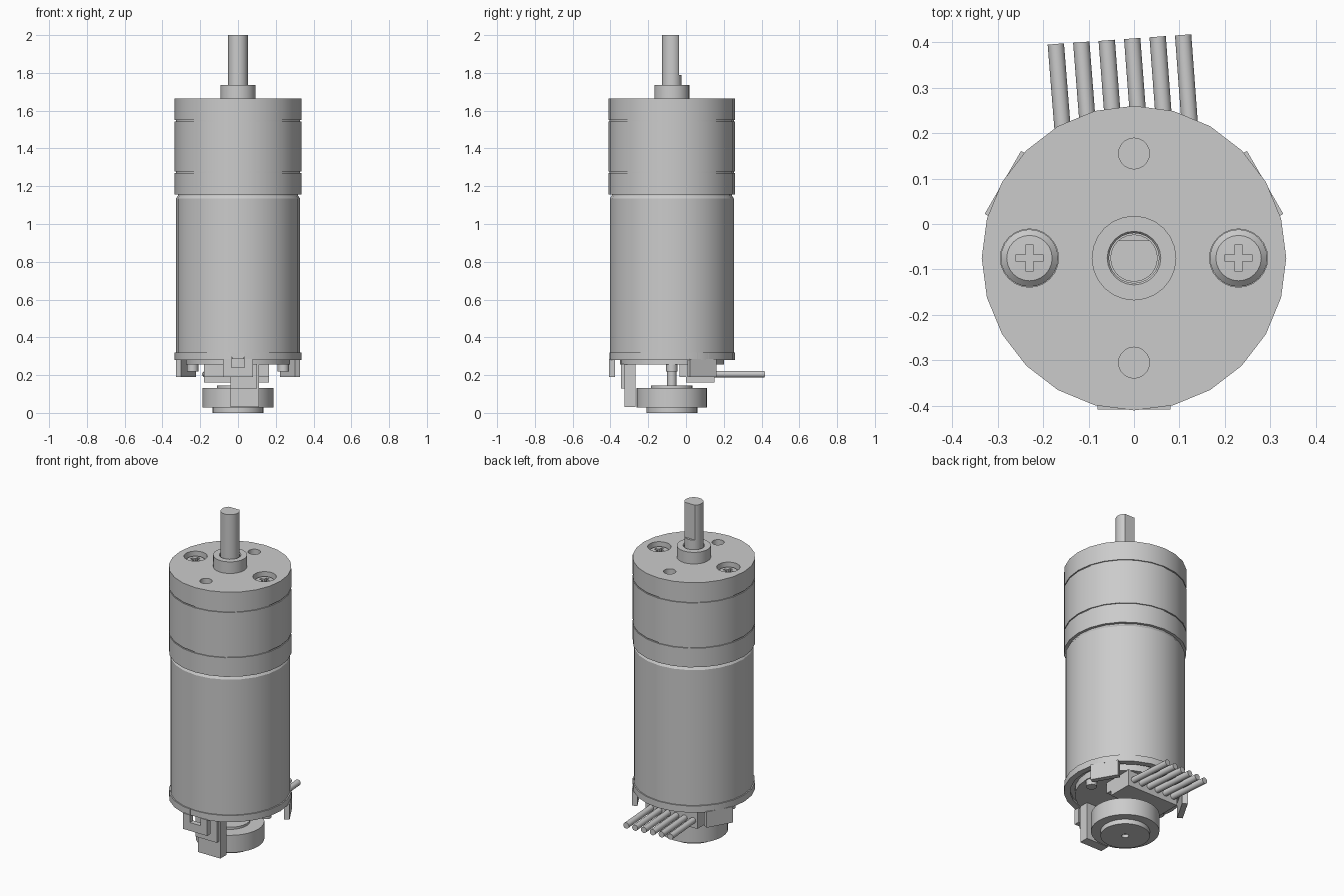
import bpy, bmesh, math
from mathutils import Vector, Matrix

cube = bpy.data.objects.get("Cube")
if cube:
    bpy.data.objects.remove(cube, do_unlink=True)

AXIS_Y = -0.075
R = 0.335

metal = bpy.data.materials.new("plain grey")
metal.use_nodes = True
grey = (0.6, 0.6, 0.6, 1)
metal.diffuse_color = grey
metal.node_tree.nodes["Principled BSDF"].inputs["Base Color"].default_value = grey


def finish(name, bm, matrix=None):
    if matrix:
        bm.transform(matrix)
    bmesh.ops.recalc_face_normals(bm, faces=bm.faces[:])
    mesh = bpy.data.meshes.new(name)
    bm.to_mesh(mesh)
    bm.free()
    mesh.materials.append(metal)
    ob = bpy.data.objects.new(name, mesh)
    bpy.context.collection.objects.link(ob)
    return ob


def lathe(name, profile, closed=False, sides=24, x=0, y=AXIS_Y):
    """Revolve (radius, z) points about a vertical axis."""
    bm = bmesh.new()
    vs = [bm.verts.new((r, 0, z)) for r, z in profile]
    edges = [bm.edges.new(p) for p in zip(vs, vs[1:])]
    if closed:
        edges.append(bm.edges.new((vs[-1], vs[0])))
    bmesh.ops.spin(bm, geom=vs + edges, axis=(0, 0, 1), cent=(0, 0, 0),
                   angle=math.tau, steps=sides)
    bmesh.ops.remove_doubles(bm, verts=bm.verts[:], dist=1e-5)
    return finish(name, bm, Matrix.Translation((x, y, 0)))


def disc(name, r, z0, z1, sides=24, x=0, y=AXIS_Y):
    return lathe(name, [(0, z0), (r, z0), (r, z1), (0, z1)], False, sides, x, y)


def box(name, xs, ys, zs, matrix=None):
    bm = bmesh.new()
    bmesh.ops.create_cube(bm, size=1)
    for v in bm.verts:
        v.co = Vector([(a + b) / 2 + c * (b - a) for (a, b), c in zip((xs, ys, zs), v.co)])
    return finish(name, bm, matrix)


def rod(name, a, b, r, sides=12):
    a, b = Vector(a), Vector(b)
    bm = bmesh.new()
    bmesh.ops.create_cone(bm, cap_ends=True, segments=sides, radius1=r, radius2=r,
                          depth=(b - a).length)
    turn = (b - a).to_track_quat('Z', 'Y').to_matrix().to_4x4()
    return finish(name, bm, Matrix.Translation((a + b) / 2) @ turn)


def cut(target, *cutters):
    for c in cutters:
        c.hide_render = True
        mod = target.modifiers.new("cut", 'BOOLEAN')
        mod.object = c
        mod.solver = 'EXACT'
        bpy.context.view_layer.objects.active = target
        bpy.ops.object.modifier_apply(modifier=mod.name)
        bpy.data.objects.remove(c, do_unlink=True)


# Motor can with a rounded upper shoulder
lathe("motor_can", [(0, 0.295), (0.328, 0.295), (0.328, 1.135), (0.318, 1.15),
                    (0.318, 1.16), (0, 1.16)])

# Gearbox housing with two seam grooves
lathe("gearbox_housing", [(0, 1.155), (R, 1.155), (R, 1.27), (0.329, 1.27), (0.329, 1.277),
                          (R, 1.277), (R, 1.543), (0.329, 1.543), (0.329, 1.55), (0, 1.55)])

# Front plate with two mounting holes and two screw recesses
plate = disc("gearbox_front_plate", R, 1.55, 1.665)
for dy in (-0.23, 0.23):
    cut(plate, disc("hole_cutter", 0.034, 1.57, 1.7, 20, 0, AXIS_Y + dy))
for x in (-0.23, 0.23):
    cut(plate, disc("recess_cutter", 0.064, 1.61, 1.7, 24, x))
    screw = lathe("plate_screw", [(0, 1.605), (0.063, 1.605), (0.063, 1.63),
                                  (0.05, 1.642), (0, 1.645)], x=x)
    for w, d in ((0.03, 0.008), (0.008, 0.03)):
        cut(screw, box("slot_cutter", (x - w, x + w), (AXIS_Y - d, AXIS_Y + d), (1.62, 1.7)))

# Boss and D-shaped output shaft
lathe("shaft_boss", [(0.057, 1.66), (0.093, 1.66), (0.093, 1.735), (0.059, 1.735),
                     (0.055, 1.73)], closed=True)
shaft = disc("output_shaft", 0.052, 1.66, 2.0)
cut(shaft, box("flat_cutter", (-0.1, 0.1), (-0.036, 0.1), (1.79, 2.1)))

# Rear end cap ring with three windowed clips
ring = lathe("end_cap_ring", [(0.3, 0.28), (R, 0.28), (R, 0.32), (0.3, 0.32)], closed=True)
for k in range(3):
    turn = Matrix.Translation((0, AXIS_Y, 0)) @ Matrix.Rotation(k * math.tau / 3, 4, 'Z')
    clip = box("end_cap_clip", (-0.08, 0.08), (-0.333, -0.302), (0.19, 0.285), turn)
    for part in (clip, ring):
        cut(part, box("window_cutter", (-0.035, 0.035), (-0.4, -0.29), (0.24, 0.33), turn))
    box("clip_catch", (-0.033, 0.033), (-0.331, -0.27), (0.285, 0.32), turn)

# Encoder board and its small screws
disc("encoder_board", 0.275, 0.255, 0.3)
for x in (-0.24, 0.24):
    disc("board_screw", 0.03, 0.22, 0.26, 12, x)

# Sensor on the front edge of the board
box("sensor_base", (-0.04, 0.1), (-0.345, -0.3), (0.13, 0.26))
box("sensor_body", (-0.04, 0.11), (-0.325, -0.268), (0.03, 0.26))

# Magnet wheel on the rear shaft
disc("rear_shaft", 0.025, 0.13, 0.27, 16)
disc("magnet_wheel", 0.187, 0.028, 0.132, 32)
disc("magnet_collar", 0.11, 0.13, 0.145)
hub = disc("magnet_hub", 0.135, 0, 0.03, 32)
cut(hub, disc("bore_cutter", 0.02, -0.1, 0.02, 16))

# Wire connector and six wires
box("connector_body", (-0.18, 0.165), (0.0, 0.15), (0.16, 0.26))
box("connector_back", (-0.18, 0.165), (-0.035, 0.01), (0.19, 0.26))
for k in range(6):
    x = -0.172 + 0.056 * k
    rod("wire", (x + 0.022, 0.12, 0.205), (x, 0.396 + 0.004 * k, 0.205), 0.018)

# Smooth the round parts, keep edges sharp
for ob in bpy.context.collection.objects:
    if ob.type == 'MESH' and ob.data.materials and ob.data.materials[0] == metal:
        bpy.ops.object.select_all(action='DESELECT')
        ob.select_set(True)
        bpy.context.view_layer.objects.active = ob
        bpy.ops.object.shade_smooth_by_angle(angle=math.radians(32))
